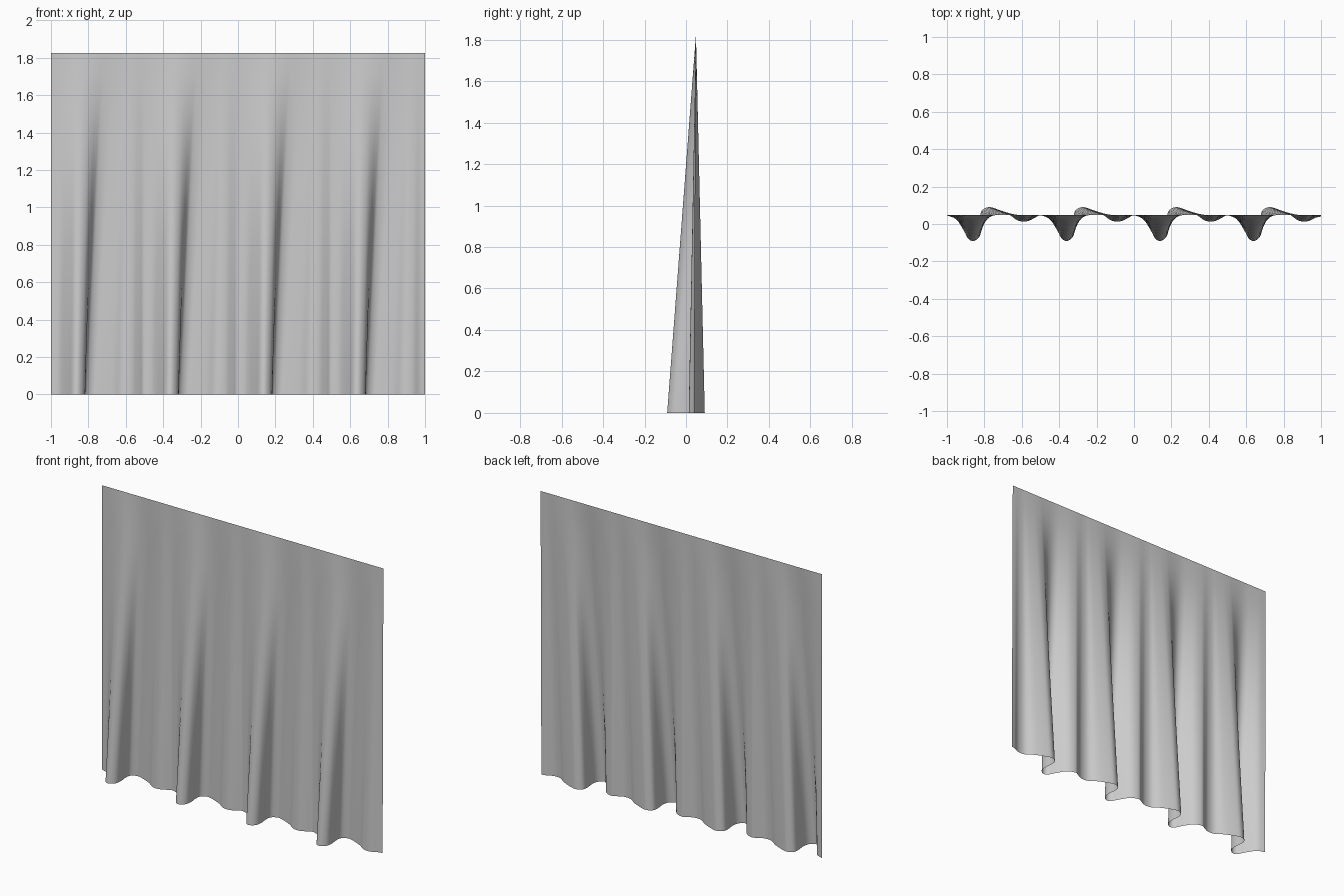
import bpy, bmesh
from mathutils import Vector

if "Cube" in bpy.data.objects:
    bpy.data.objects.remove(bpy.data.objects["Cube"])

HEIGHT, TOP_Y, PERIOD, FOLDS = 1.825, 0.048, 0.5, 4
ROWS, STEPS = 16, 4

# One pleat: (hem x, hem y, top-edge x), measured from the pleat's left end
pleat = [(0, .046, 0), (.05, .025, .045), (.09, -.035, .10), (.115, -.08, .14),
         (.145, -.09, .17), (.175, -.065, .20), (.183, -.02, .23),
         (.178, .03, .26), (.185, .07, .285), (.22, .09, .32),
         (.26, .082, .35), (.33, .052, .39), (.38, .018, .42),
         (.43, .015, .45), (.47, .033, .475)]


def smooth_path(pts, steps):
    """Catmull-Rom curve through the points."""
    p = [2 * pts[0] - pts[1]] + pts + [2 * pts[-1] - pts[-2]]
    out = []
    for i in range(1, len(p) - 2):
        a, b, c, d = p[i - 1:i + 3]
        for k in range(steps):
            t = k / steps
            out.append(0.5 * (2 * b + (c - a) * t + (2 * a - 5 * b + 4 * c - d) * t * t
                              + (3 * b - a - 3 * c + d) * t ** 3))
    return out + [pts[-1]]


# Repeat the pleat across the full width
points = [Vector((bx - 1 + n * PERIOD, by, tx - 1 + n * PERIOD))
          for n in range(FOLDS) for bx, by, tx in pleat]
points.append(Vector((1, .04, 1)))
path = smooth_path(points, STEPS)

# Cloth ruled from the wavy hem to the straight top edge
bm = bmesh.new()
grid = []
for r in range(ROWS + 1):
    t = r / ROWS
    grid.append([bm.verts.new((p.x + (p.z - p.x) * t, p.y + (TOP_Y - p.y) * t, HEIGHT * t))
                 for p in path])
for lo, hi in zip(grid, grid[1:]):
    for i in range(len(path) - 1):
        bm.faces.new((lo[i], lo[i + 1], hi[i + 1], hi[i])).smooth = True

mesh = bpy.data.meshes.new("curtain")
bm.to_mesh(mesh)
bm.free()
bpy.context.collection.objects.link(bpy.data.objects.new("curtain", mesh))
